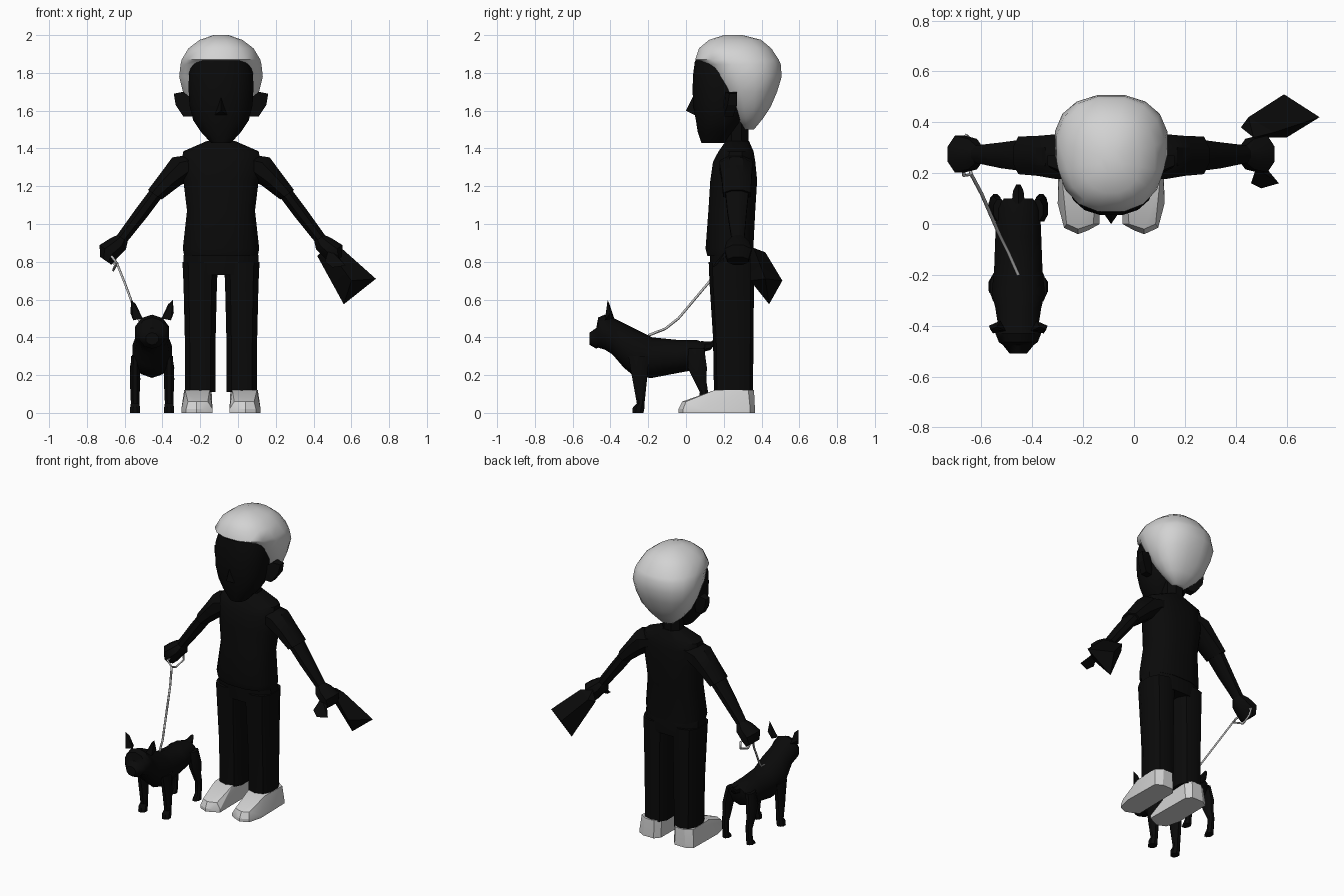
import bpy, bmesh, math
from mathutils import Vector

CX = -0.09   # centre line of the walker
DX = -0.455  # centre line of the dog
X, Y, Z = Vector((1, 0, 0)), Vector((0, 1, 0)), Vector((0, 0, 1))


def material(name, v):
    m = bpy.data.materials.new(name)
    m.diffuse_color = (v, v, v, 1)
    return m


BLACK = material("black", 0.003)
WHITE = material("off white", 0.65)
GREY = material("leash grey", 0.5)


def finish(name, bm, mat, angle=40):
    bmesh.ops.recalc_face_normals(bm, faces=bm.faces)
    me = bpy.data.meshes.new(name)
    bm.to_mesh(me)
    bm.free()
    ob = bpy.data.objects.new(name, me)
    bpy.context.collection.objects.link(ob)
    me.materials.append(mat)
    bpy.ops.object.select_all(action='DESELECT')
    ob.select_set(True)
    bpy.context.view_layer.objects.active = ob
    bpy.ops.object.shade_smooth_by_angle(angle=math.radians(angle))
    return ob


def loft(name, rings, mat, n=10, a=X, b=Y, p=2.0, angle=40):
    """Skin rings of (x, y, z, radius along a, radius along b)."""
    bm = bmesh.new()
    loops = []
    for x, y, z, ra, rb in rings:
        loop = []
        for i in range(n):
            t = 2 * math.pi * (i + 0.5) / n
            c, s = math.cos(t), math.sin(t)
            c = math.copysign(abs(c) ** (2 / p), c)
            s = math.copysign(abs(s) ** (2 / p), s)
            loop.append(bm.verts.new(Vector((x, y, z)) + a * ra * c + b * rb * s))
        loops.append(loop)
    for l0, l1 in zip(loops, loops[1:]):
        for i in range(n):
            j = (i + 1) % n
            bm.faces.new((l0[i], l0[j], l1[j], l1[i]))
    bm.faces.new(loops[0])
    bm.faces.new(loops[-1])
    return finish(name, bm, mat, angle)


def stack(name, rows, mat, x=CX, **kw):
    """Upright loft from rows of (z, half width, y front, y back)."""
    return loft(name, [(x, (f + k) / 2, z, w, (k - f) / 2) for z, w, f, k in rows], mat, **kw)


def hull(name, pts, mat):
    bm = bmesh.new()
    for q in pts:
        bm.verts.new(q)
    bmesh.ops.convex_hull(bm, input=bm.verts)
    return finish(name, bm, mat, 20)


# Shirt, trousers seat and neck
stack("shirt", [(0.83, 0.20, 0.11, 0.36), (0.87, 0.208, 0.10, 0.36), (1.07, 0.185, 0.115, 0.37),
                (1.23, 0.205, 0.125, 0.38), (1.33, 0.215, 0.14, 0.37), (1.385, 0.205, 0.17, 0.36),
                (1.44, 0.075, 0.21, 0.335)], BLACK, n=12, p=2.5)
stack("trouser_seat", [(0.73, 0.19, 0.13, 0.355), (0.80, 0.205, 0.125, 0.36), (0.88, 0.20, 0.12, 0.35)],
      BLACK, n=12, p=2.5)
stack("neck", [(1.40, 0.07, 0.20, 0.335), (1.56, 0.07, 0.20, 0.335)], BLACK, n=8)

# Head with nose, ears and hair
stack("face", [(1.43, 0.055, 0.08, 0.21), (1.49, 0.11, 0.06, 0.26), (1.55, 0.15, 0.05, 0.30),
               (1.63, 0.17, 0.035, 0.33), (1.72, 0.175, 0.032, 0.34), (1.80, 0.172, 0.036, 0.34),
               (1.865, 0.15, 0.045, 0.34)], BLACK, n=16, p=2.3)
hull("nose", [(CX, 0.0, 1.60), (CX, 0.05, 1.70), (CX - 0.035, 0.05, 1.575), (CX + 0.035, 0.05, 1.575),
              (CX, 0.08, 1.56)], BLACK)
stack("hair", [(1.50, 0.05, 0.30, 0.36), (1.56, 0.12, 0.26, 0.41), (1.62, 0.17, 0.22, 0.45),
               (1.70, 0.205, 0.17, 0.485), (1.78, 0.225, 0.125, 0.51), (1.845, 0.218, 0.085, 0.505),
               (1.87, 0.212, 0.045, 0.495), (1.93, 0.175, 0.065, 0.455), (1.975, 0.115, 0.12, 0.40),
               (2.0, 0.04, 0.20, 0.30)], WHITE, n=16, p=2.3, angle=60)

for side, tag in ((-1, "left"), (1, "right")):
    def sx(x):
        return CX + side * (x - CX)
    v = Vector((0.82 * side, 0, 0.57))  # across the sloping arm

    hull(tag + "_ear", [(sx(x), y, z) for x, z, y0, y1 in
                        ((0.06, 1.66, 0.20, 0.25), (0.11, 1.70, 0.21, 0.27), (0.16, 1.69, 0.23, 0.27),
                         (0.15, 1.63, 0.22, 0.27), (0.11, 1.57, 0.20, 0.25), (0.06, 1.57, 0.20, 0.24))
                        for y in (y0, y1)], BLACK)

    # Arm: sleeve, forearm, fist
    loft(tag + "_sleeve", [(sx(0.02), 0.265, 1.33, 0.07, 0.09), (sx(0.10), 0.265, 1.305, 0.09, 0.095),
                           (sx(0.18), 0.268, 1.235, 0.065, 0.085), (sx(0.26), 0.27, 1.155, 0.048, 0.08)],
         BLACK, n=8, a=v)
    loft(tag + "_forearm", [(sx(0.24), 0.27, 1.18, 0.04, 0.068), (sx(0.33), 0.27, 1.06, 0.04, 0.055),
                            (sx(0.44), 0.275, 0.915, 0.034, 0.036)], BLACK, n=8, a=v)
    loft(tag + "_fist", [(sx(0.43), 0.275, 0.925, 0.034, 0.036), (sx(0.455), 0.275, 0.895, 0.055, 0.065),
                         (sx(0.505), 0.275, 0.855, 0.063, 0.078), (sx(0.52), 0.275, 0.805, 0.04, 0.06)],
         BLACK, n=8, a=v)

    # Trouser leg
    stack(tag + "_leg", [(0.11, 0.083, 0.148, 0.355), (0.40, 0.085, 0.143, 0.357), (0.68, 0.092, 0.125, 0.36),
                         (0.80, 0.098, 0.12, 0.36)], BLACK, x=sx(0.02), n=10, p=2.5)

    # Shoe: flat sole outline with a sloping upper
    hull(tag + "_shoe",
         [(sx(x), y, z) for x, y in ((-0.045, 0.0), (0.0, -0.025), (0.04, -0.04), (0.095, -0.015), (0.12, 0.08),
                                     (0.115, 0.34), (0.07, 0.365), (-0.01, 0.365), (-0.04, 0.33))
          for z in (0.0, 0.02)]
         + [(sx(x), y, z) for x, y, z in ((-0.02, 0.0, 0.06), (0.04, -0.02, 0.06), (0.085, 0.0, 0.06),
                                          (-0.03, 0.15, 0.12), (0.10, 0.15, 0.12), (0.105, 0.33, 0.12),
                                          (0.06, 0.36, 0.12), (-0.01, 0.36, 0.12), (-0.04, 0.32, 0.12))], WHITE)

    # Dog legs and ear
    dx = DX + side * 0.09
    loft(tag + "_dog_front_leg", [(dx, -0.25, 0.30, 0.022, 0.06), (dx, -0.245, 0.18, 0.03, 0.042),
                                  (dx, -0.24, 0.05, 0.024, 0.022), (dx, -0.25, 0.03, 0.028, 0.034),
                                  (dx, -0.255, 0.0, 0.028, 0.032)], BLACK, n=8)
    loft(tag + "_dog_hind_leg", [(dx - side * 0.015, 0.055, 0.34, 0.025, 0.045), (dx, 0.06, 0.24, 0.03, 0.055),
                                 (dx, 0.075, 0.17, 0.026, 0.035), (dx, 0.095, 0.11, 0.022, 0.024),
                                 (dx, 0.09, 0.035, 0.022, 0.02), (dx, 0.075, 0.0, 0.026, 0.036)], BLACK, n=8)
    hull(tag + "_dog_ear", [(DX + side * q, y, z) for q, y, z in
                            ((0.11, -0.415, 0.597), (0.05, -0.42, 0.50), (0.10, -0.43, 0.49), (0.115, -0.40, 0.53),
                             (0.07, -0.38, 0.50), (0.085, -0.405, 0.575))], BLACK)

# Dog body, head and muzzle in one run from rump to nose, then the tail
rows = [(0.10, 0.30, 0.37, 0.06), (0.06, 0.23, 0.385, 0.09), (-0.05, 0.21, 0.387, 0.095),
        (-0.18, 0.185, 0.40, 0.10), (-0.27, 0.19, 0.445, 0.11), (-0.33, 0.24, 0.475, 0.095),
        (-0.39, 0.31, 0.505, 0.085), (-0.43, 0.335, 0.52, 0.095), (-0.465, 0.345, 0.505, 0.08),
        (-0.475, 0.34, 0.45, 0.065), (-0.51, 0.36, 0.425, 0.035)]
loft("dog_body", [(DX, y, (lo + hi) / 2, w, (hi - lo) / 2) for y, lo, hi, w in rows], BLACK, n=10, b=Z)
loft("dog_tail", [(DX, 0.08, 0.35, 0.03, 0.03), (DX, 0.13, 0.355, 0.024, 0.022), (DX, 0.155, 0.38, 0.01, 0.012)],
     BLACK, n=6, b=Z)


# Leash with its hand loop
def cord(name, pts, r, cyclic=False):
    cu = bpy.data.curves.new(name, 'CURVE')
    cu.dimensions = '3D'
    cu.bevel_depth = r
    cu.bevel_resolution = 0
    cu.use_fill_caps = True
    sp = cu.splines.new('POLY')
    sp.points.add(len(pts) - 1)
    for q, co in zip(sp.points, pts):
        q.co = (*co, 1)
    sp.use_cyclic_u = cyclic
    cu.materials.append(GREY)
    bpy.context.collection.objects.link(bpy.data.objects.new(name, cu))


cord("leash", [(-0.455, -0.20, 0.41), (-0.495, -0.11, 0.445), (-0.53, -0.04, 0.50), (-0.60, 0.12, 0.69),
               (-0.64, 0.195, 0.79)], 0.007)
cord("leash_loop", [(-0.64, 0.195, 0.79), (-0.67, 0.19, 0.83), (-0.66, 0.35, 0.83), (-0.65, 0.34, 0.78),
                    (-0.66, 0.27, 0.755)], 0.007, True)

# Carrier bag: flared body behind the fist, small flap in front
hull("bag_body", [(0.42, 0.38, 0.83), (0.45, 0.42, 0.85), (0.47, 0.34, 0.88), (0.55, 0.36, 0.87),
                  (0.73, 0.42, 0.71), (0.56, 0.44, 0.575), (0.59, 0.51, 0.70), (0.60, 0.34, 0.70)], BLACK)
hull("bag_flap", [(0.48, 0.22, 0.87), (0.52, 0.22, 0.84), (0.46, 0.16, 0.80), (0.57, 0.16, 0.78),
                  (0.50, 0.14, 0.77)], BLACK)
